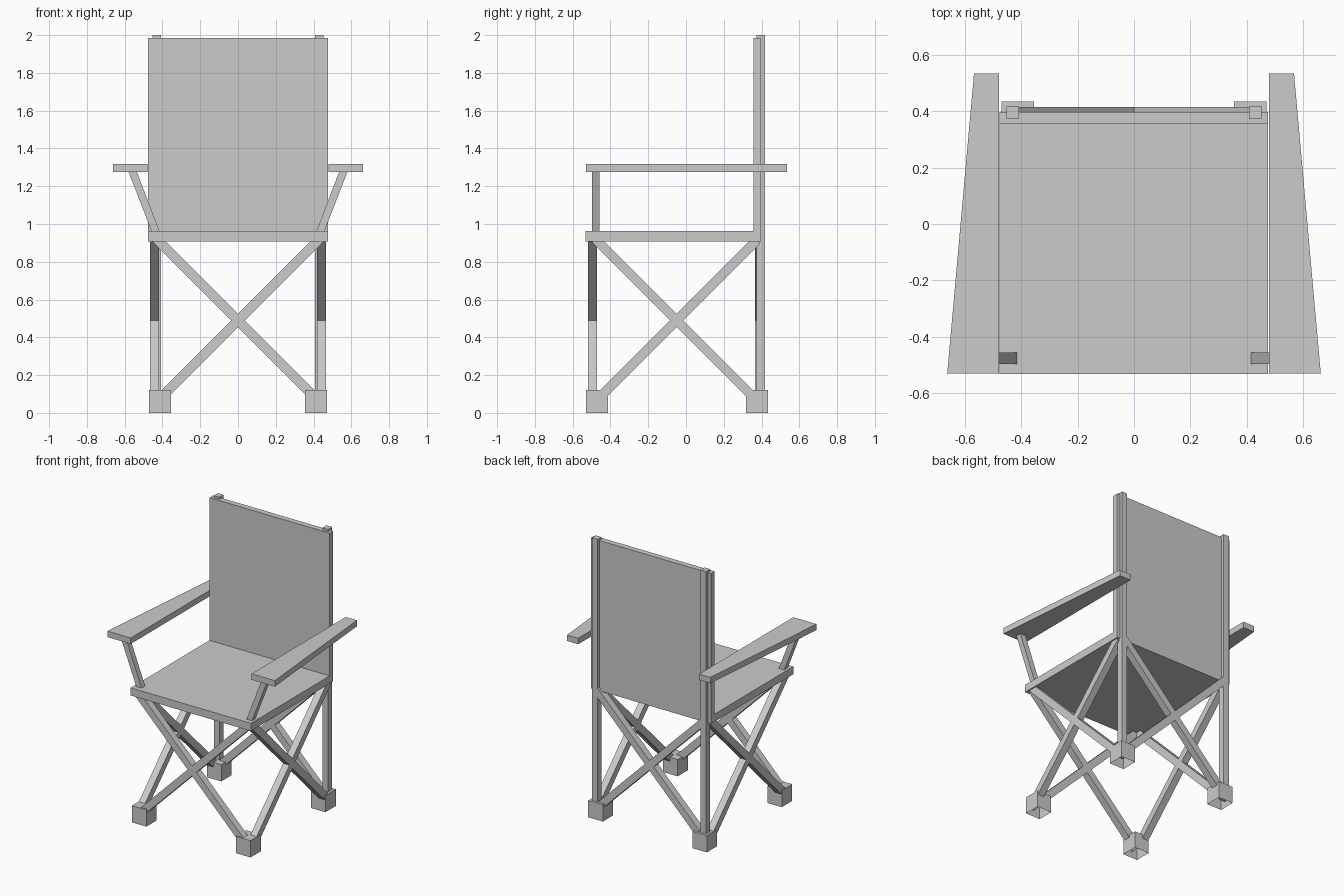
import bpy, bmesh
from mathutils import Vector

if "Cube" in bpy.data.objects:
    bpy.data.objects.remove(bpy.data.objects["Cube"])


def make(name, bm):
    bmesh.ops.recalc_face_normals(bm, faces=bm.faces)
    mesh = bpy.data.meshes.new(name)
    bm.to_mesh(mesh)
    bm.free()
    obj = bpy.data.objects.new(name, mesh)
    bpy.context.collection.objects.link(obj)
    return obj


def extrude(name, points, direction):
    """Flat profile pushed along a direction into a closed solid."""
    bm = bmesh.new()
    face = bm.faces.new([bm.verts.new(p) for p in points])
    out = bmesh.ops.extrude_face_region(bm, geom=[face], use_keep_orig=True)
    verts = [v for v in out["geom"] if isinstance(v, bmesh.types.BMVert)]
    bmesh.ops.translate(bm, verts=verts, vec=direction)
    return make(name, bm)


def box(name, lo, hi, open_bottom=False):
    bm = bmesh.new()
    bmesh.ops.create_cube(bm, size=1)
    lo, hi = Vector(lo), Vector(hi)
    for v in bm.verts:
        v.co = (lo + hi) / 2 + v.co * (hi - lo)
    if open_bottom:
        low = [f for f in bm.faces if f.calc_center_median().z < lo.z + 0.001]
        bmesh.ops.delete(bm, geom=low, context='FACES')
    return make(name, bm)


def bar(name, start, end, flat_axis, size=0.05):
    """Square bar from start to end, with one side facing flat_axis."""
    start, end = Vector(start), Vector(end)
    a = Vector(flat_axis) * size / 2
    b = (end - start).cross(a).normalized() * size / 2
    corners = [start + a + b, start - a + b, start - a - b, start + a - b]
    return extrude(name, corners, end - start)


# Seat and back panel: one L-shaped side profile
profile = [(-0.533, 0.908), (0.398, 0.908), (0.398, 1.985),
           (0.357, 1.985), (0.357, 0.963), (-0.533, 0.963)]
extrude("seat_and_back", [(-0.477, y, z) for y, z in profile], (0.953, 0, 0))

# Crossed bars, front and rear
for label, y in (("front", -0.495), ("rear", 0.391)):
    for s in (-1, 1):
        bar(label + "_cross_bar", (-s * 0.435, y, 0.055), (s * 0.435, y, 0.925), (0, 1, 0))

for side, s in (("left", -1), ("right", 1)):
    # Crossed bars on each side
    x = s * 0.442
    bar(side + "_cross_bar", (x, -0.483, 0.057), (x, 0.375, 0.915), (1, 0, 0))
    bar(side + "_cross_bar", (x, 0.383, 0.057), (x, -0.481, 0.921), (1, 0, 0))

    # Rear post
    x0, x1 = sorted((s * 0.408, s * 0.453))
    box(side + "_rear_post", (x0, 0.373, 0.03), (x1, 0.418, 2.0))

    # Feet, hollow underneath
    x0, x1 = sorted((s * 0.355, s * 0.47))
    box(side + "_front_foot", (x0, -0.53, 0), (x1, -0.413, 0.12), True)
    box(side + "_rear_foot", (x0, 0.318, 0), (x1, 0.435, 0.12), True)

    # Sloping arm support
    extrude(side + "_arm_support",
            [(s * 0.411, -0.497, 0.95), (s * 0.453, -0.497, 0.95),
             (s * 0.581, -0.497, 1.28), (s * 0.537, -0.497, 1.28)], (0, 0.04, 0))

    # Tapered armrest
    extrude(side + "_armrest",
            [(s * 0.479, -0.53, 1.275), (s * 0.663, -0.53, 1.275),
             (s * 0.568, 0.535, 1.275), (s * 0.479, 0.535, 1.275)], (0, 0, 0.043))
